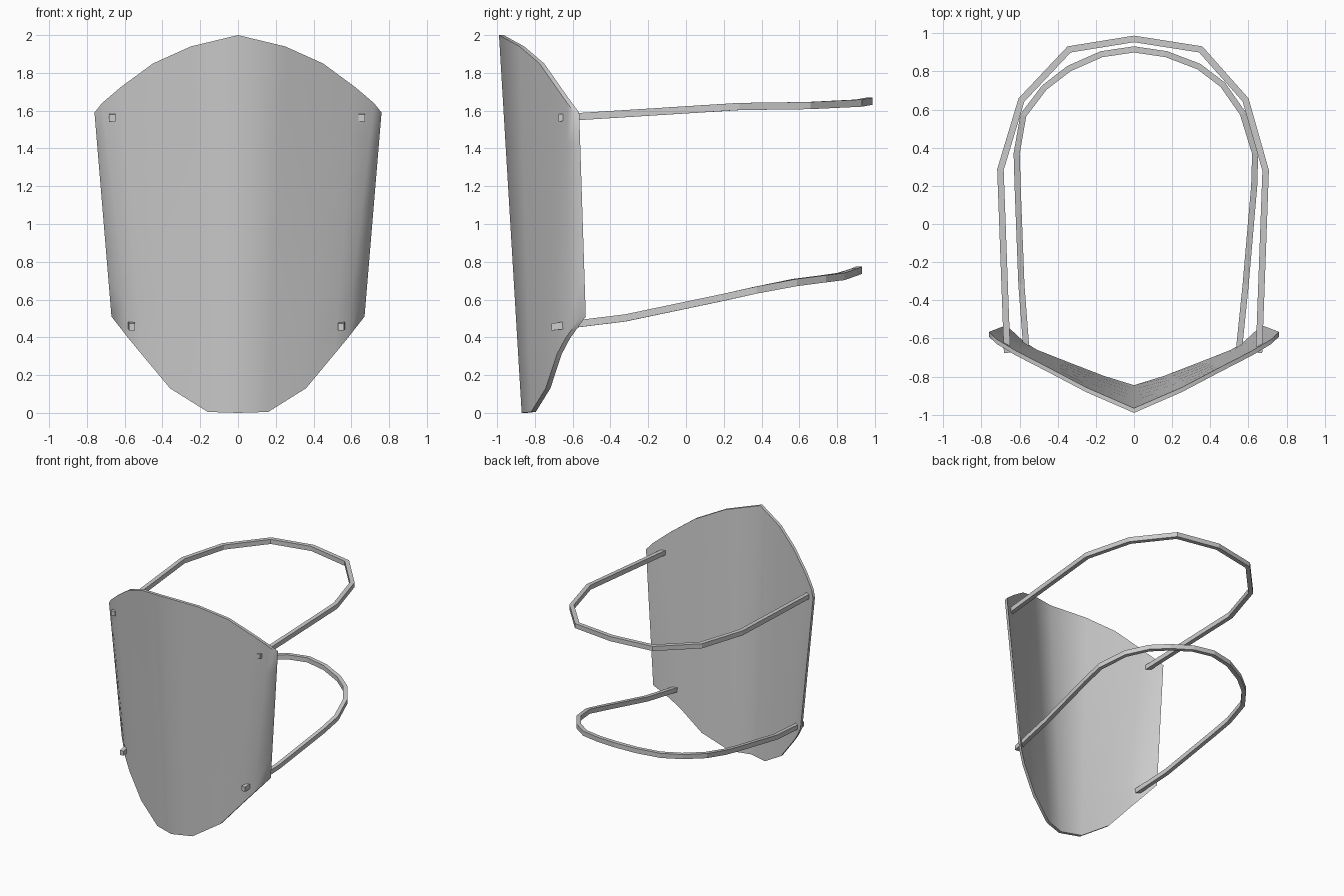
import bpy, bmesh, math
from mathutils import Vector

if "Cube" in bpy.data.objects:
    bpy.data.objects.remove(bpy.data.objects["Cube"])

grey = bpy.data.materials.new("plain grey")
grey.diffuse_color = (0.6, 0.6, 0.6, 1)
grey.use_nodes = True
grey.node_tree.nodes["Principled BSDF"].inputs["Base Color"].default_value = grey.diffuse_color


def make_object(name, bm):
    bmesh.ops.recalc_face_normals(bm, faces=bm.faces)
    mesh = bpy.data.meshes.new(name)
    bm.to_mesh(mesh)
    bm.free()
    mesh.materials.append(grey)
    obj = bpy.data.objects.new(name, mesh)
    bpy.context.collection.objects.link(obj)
    return obj


# Face shield: columns of (x, z, depth behind the ridge) at bottom and top
columns = [
    ((0, 0, 0), (0, 2, 0)),
    ((.16, .005, .05), (.25, 1.94, .105)),
    ((.36, .13, .135), (.45, 1.85, .205)),
    ((.51, .31, .205), (.62, 1.725, .285)),
    ((.58, .395, .255), (.72, 1.64, .34)),
    ((.67, .51, .345), (.76, 1.59, .375)),
]
columns = [tuple((-x, z, d) for x, z, d in c) for c in columns[:0:-1]] + columns
ROWS, THICK = 6, 0.025


def shield_point(col, t, back):
    x, z, d = (a + (b - a) * t for a, b in zip(*col))
    return x, -0.87 - 0.06 * z + d + back, z


bm = bmesh.new()
layers = [[[bm.verts.new(shield_point(c, r / ROWS, back)) for r in range(ROWS + 1)]
           for c in columns] for back in (0, THICK)]
n = len(columns)
for g in layers:
    for i in range(n - 1):
        for j in range(ROWS):
            bm.faces.new((g[i][j], g[i + 1][j], g[i + 1][j + 1], g[i][j + 1]))
# Rim joining the front and back sheets
rim = ([(i, 0) for i in range(n)] + [(n - 1, j) for j in range(1, ROWS + 1)]
       + [(i, ROWS) for i in range(n - 2, -1, -1)] + [(0, j) for j in range(ROWS - 1, 0, -1)])
for (a, b), (c, d) in zip(rim, rim[1:] + rim[:1]):
    bm.faces.new((layers[0][a][b], layers[0][c][d], layers[1][c][d], layers[1][a][b]))
shield = make_object("face_shield", bm)
bpy.context.view_layer.objects.active = shield
shield.select_set(True)
bpy.ops.object.shade_smooth_by_angle(angle=math.radians(50))


# Head straps: rectangular band swept along a horizontal loop
def strap(name, path, width, height):
    bm = bmesh.new()
    pts = [Vector(p) for p in path]
    rings = []
    for i, p in enumerate(pts):
        before = (p - pts[i - 1]) if i else (pts[1] - p)
        after = (pts[i + 1] - p) if i < len(pts) - 1 else before
        before.z = after.z = 0
        before.normalize()
        tangent = (before + after.normalized()).normalized()
        side = Vector((tangent.y, -tangent.x, 0)) * (width / 2 / tangent.dot(before))
        up = Vector((0, 0, height / 2))
        rings.append([bm.verts.new(q) for q in
                      (p + side + up, p - side + up, p - side - up, p + side - up)])
    for a, b in zip(rings, rings[1:]):
        for k in range(4):
            bm.faces.new((a[k], a[(k + 1) % 4], b[(k + 1) % 4], b[k]))
    bm.faces.new(rings[0])
    bm.faces.new(rings[-1])
    return make_object(name, bm)


strap("upper_strap", [
    (.655, -.675, 1.562), (.69, .28, 1.622), (.585, .65, 1.627), (.35, .915, 1.64),
    (0, .97, 1.65),
    (-.34, .915, 1.64), (-.59, .65, 1.627), (-.70, .285, 1.622), (-.665, -.675, 1.562)],
    .034, .038)

strap("lower_strap", [
    (.545, -.71, .455), (.585, -.32, .503), (.63, .2, .612), (.635, .37, .65),
    (.57, .58, .69), (.465, .73, .71), (.34, .825, .722), (.17, .89, .745),
    (0, .915, .755),
    (-.17, .89, .745), (-.34, .815, .722), (-.47, .715, .708), (-.58, .57, .69),
    (-.615, .37, .65), (-.61, .2, .612), (-.59, -.32, .503), (-.56, -.71, .455)],
    .032, .038)
